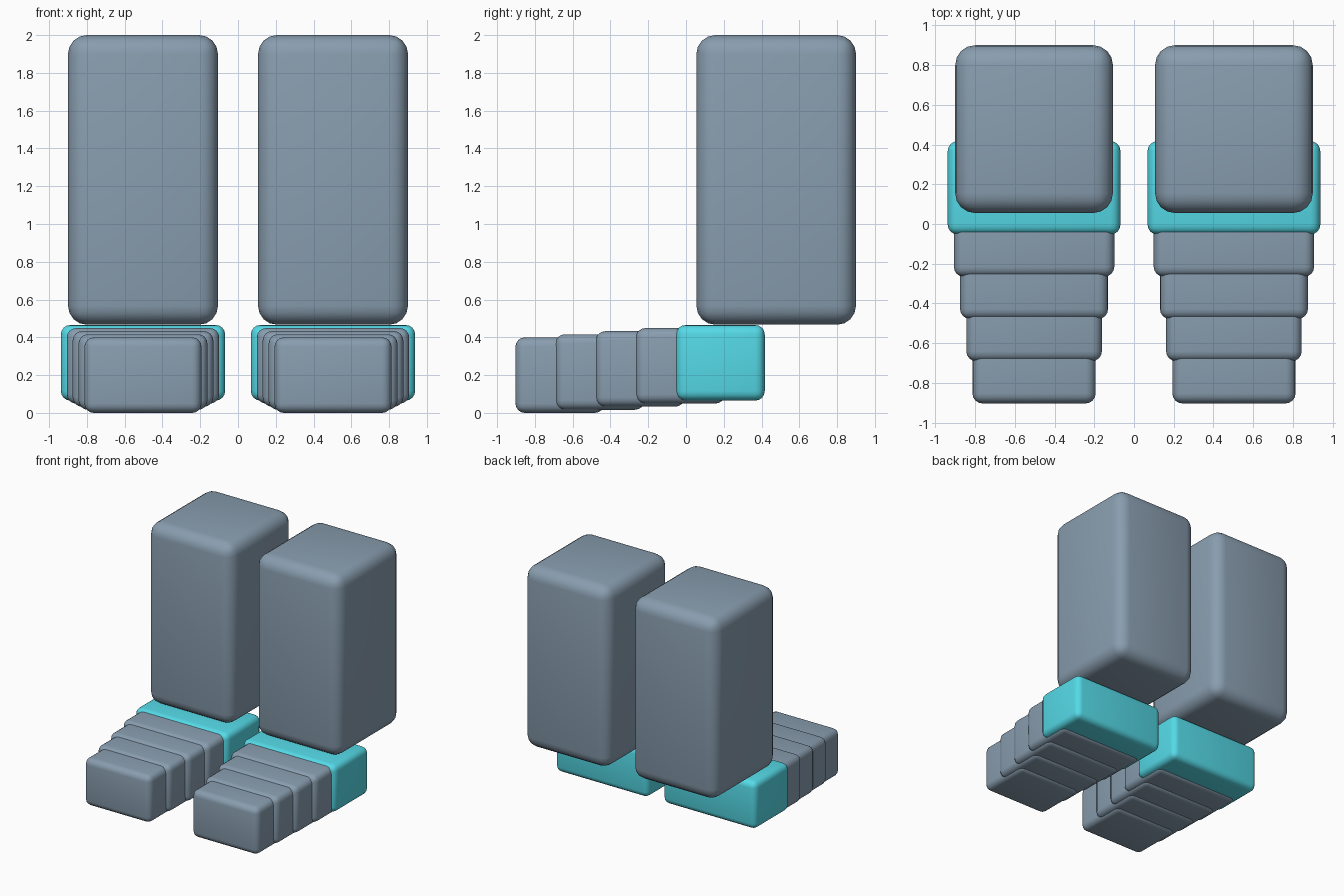
import bpy

if "Cube" in bpy.data.objects:
    bpy.data.objects.remove(bpy.data.objects["Cube"])


def make_material(name, rgb):
    mat = bpy.data.materials.new(name)
    mat.diffuse_color = (*rgb, 1)
    mat.use_nodes = True
    mat.node_tree.nodes["Principled BSDF"].inputs["Base Color"].default_value = mat.diffuse_color
    return mat


def rounded_box(name, lo, hi, radius, material):
    """Box between two corners with softly rounded edges."""
    bpy.ops.mesh.primitive_cube_add(
        size=1, location=[(a + b) / 2 for a, b in zip(lo, hi)])
    ob = bpy.context.object
    ob.name = name
    ob.scale = [b - a for a, b in zip(lo, hi)]
    bpy.ops.object.transform_apply(location=False, rotation=False, scale=True)
    bevel = ob.modifiers.new("rounding", 'BEVEL')
    bevel.width = radius
    bevel.segments = 4
    bpy.ops.object.shade_smooth()
    ob.data.materials.append(material)
    return ob


slate = make_material("slate", (0.25, 0.34, 0.43))
teal = make_material("teal", (0.09, 0.70, 0.80))

for side, cx in (("left", -0.503), ("right", 0.503)):
    # tall shin block
    rounded_box(f"{side}_leg", (cx - 0.397, 0.055, 0.467),
                (cx + 0.397, 0.9, 2.0), 0.1, slate)

    # overlapping foot plates, toe to heel, each wider and higher
    for i in range(5):
        half = 0.31 + 0.0312 * i
        y = -0.903 + 0.2125 * i
        z = 0.0163 * i
        heel = i == 4
        rounded_box(f"{side}_heel" if heel else f"{side}_foot_plate_{i + 1}",
                    (cx - half, y, z), (cx + half, y + 0.47, z + 0.4),
                    0.05, teal if heel else slate)
